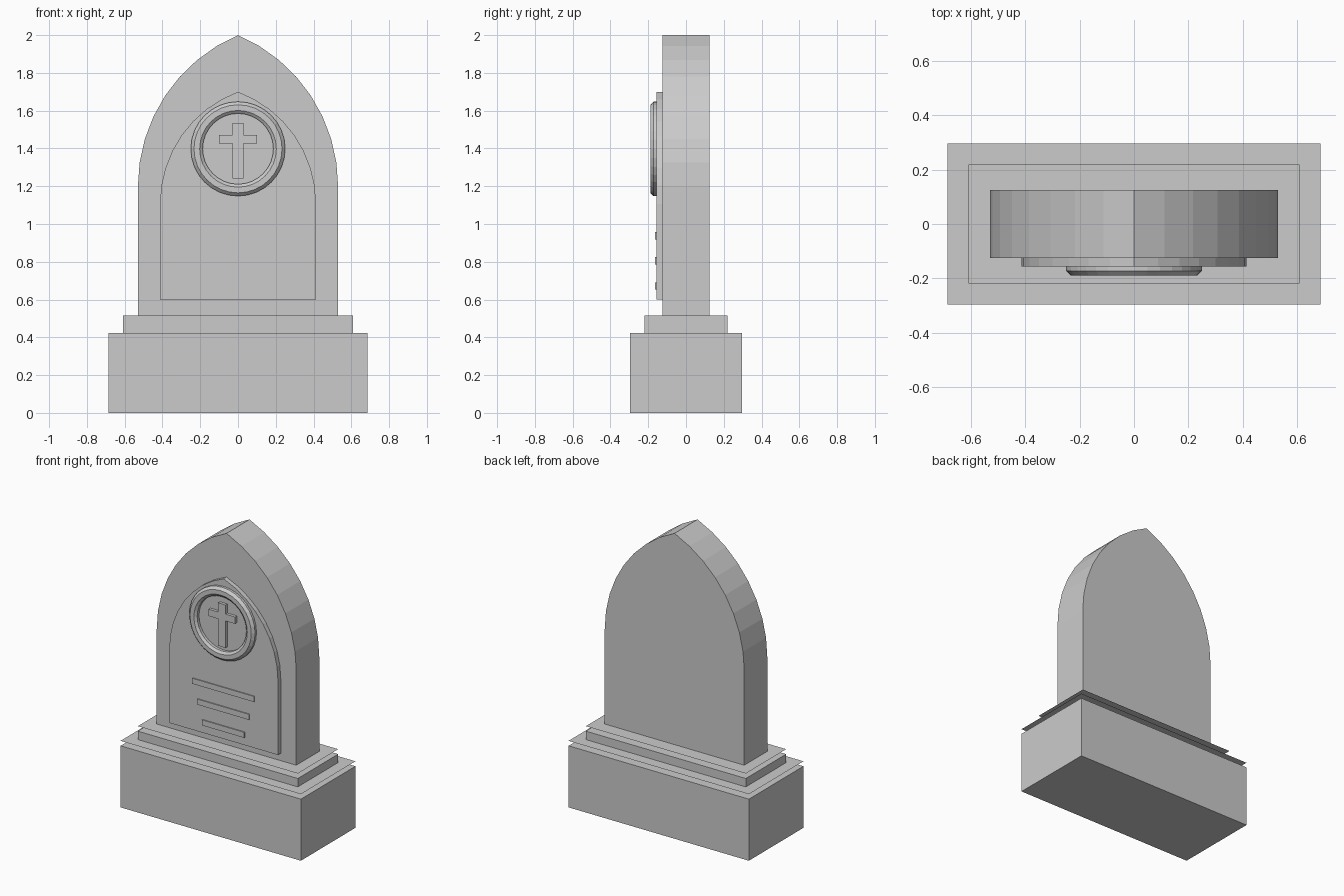
import bpy, bmesh, math
from mathutils import Matrix, Vector

cube = bpy.data.objects.get("Cube")
if cube:
    bpy.data.objects.remove(cube, do_unlink=True)

stone_grey = bpy.data.materials.new("stone_grey")
stone_grey.use_nodes = True
GREY = (0.6, 0.6, 0.6, 1)
stone_grey.diffuse_color = GREY
stone_grey.node_tree.nodes["Principled BSDF"].inputs["Base Color"].default_value = GREY


def finish(bm, name):
    mesh = bpy.data.meshes.new(name)
    bm.to_mesh(mesh)
    bm.free()
    mesh.materials.append(stone_grey)
    obj = bpy.data.objects.new(name, mesh)
    bpy.context.collection.objects.link(obj)
    return obj


def box(name, x, y, z):
    """Box from (min, max) ranges."""
    bm = bmesh.new()
    size = [r[1] - r[0] for r in (x, y, z)]
    mid = [(r[0] + r[1]) / 2 for r in (x, y, z)]
    bmesh.ops.create_cube(bm, size=1, matrix=Matrix.Translation(mid) @ Matrix.Diagonal((*size, 1)))
    return finish(bm, name)


def sheet(name, hx, hy, z):
    """Paper-thin horizontal slab."""
    bm = bmesh.new()
    bm.faces.new([bm.verts.new((sx * hx, sy * hy, z))
                  for sx, sy in ((-1, -1), (1, -1), (1, 1), (-1, 1))])
    return finish(bm, name)


def extrude_outline(name, outline, front, back):
    """Solid from an (x, z) outline, pulled along y."""
    bm = bmesh.new()
    face = bm.faces.new([bm.verts.new((x, front, z)) for x, z in outline])
    new = bmesh.ops.extrude_face_region(bm, geom=[face])["geom"]
    bmesh.ops.translate(bm, vec=(0, back - front, 0),
                        verts=[v for v in new if isinstance(v, bmesh.types.BMVert)])
    bmesh.ops.recalc_face_normals(bm, faces=bm.faces)
    return finish(bm, name)


def pointed_arch(half, bottom, spring, apex, steps=8):
    """Outline with straight sides and two arcs that meet at a point."""
    rise = apex - spring
    radius = (half ** 2 + rise ** 2) / (2 * half)
    sweep = math.asin(rise / radius)
    side = [(half - radius + radius * math.cos(sweep * i / steps),
             spring + radius * math.sin(sweep * i / steps)) for i in range(steps)]
    right = [(half, bottom)] + side
    return right + [(0, apex)] + [(-x, z) for x, z in reversed(right)]


# Stepped base, each step with a thin sheet floating just above it
for name, hx, hy, low, high in (("base_block", 0.685, 0.296, 0, 0.423),
                                ("base_step", 0.608, 0.219, 0.423, 0.515)):
    box(name, (-hx, hx), (-hy, hy), (low, high))
    sheet(name + "_cap", hx, hy, high + 0.034)

# Headstone and its raised front panel
extrude_outline("headstone", pointed_arch(0.53, 0.515, 1.2, 2.0), -0.125, 0.125)
extrude_outline("front_panel", pointed_arch(0.413, 0.6, 1.107, 1.7), -0.156, -0.125)

# Round medallion frame, a bevelled profile turned about the y axis
CENTRE = Vector((0, 0, 1.398))
profile = [(0.25, -0.154), (0.25, -0.172), (0.233, -0.189),
           (0.203, -0.189), (0.187, -0.176), (0.187, -0.154)]
bm = bmesh.new()
verts = [bm.verts.new(CENTRE + Vector((r, y, 0))) for r, y in profile]
edges = [bm.edges.new(pair) for pair in zip(verts, verts[1:])]
bmesh.ops.spin(bm, geom=verts + edges, cent=CENTRE, axis=(0, 1, 0),
               angle=math.tau, steps=32)
bmesh.ops.remove_doubles(bm, verts=bm.verts, dist=0.0005)
bmesh.ops.recalc_face_normals(bm, faces=bm.faces)
finish(bm, "medallion_frame")

# Cross inside the medallion, as a single mirrored outline
half_cross = [(0.028, 1.24), (0.028, 1.425), (0.1, 1.425),
              (0.1, 1.472), (0.028, 1.472), (0.028, 1.535)]
extrude_outline("cross", half_cross + [(-x, z) for x, z in reversed(half_cross)],
                -0.176, -0.154)

# Three raised inscription bars, shorter towards the bottom
for i in range(3):
    half, z = 0.235 - 0.037 * i, 0.938 - 0.133 * i
    box(f"inscription_bar_{i + 1}", (-half, half), (-0.163, -0.154), (z - 0.019, z + 0.019))
